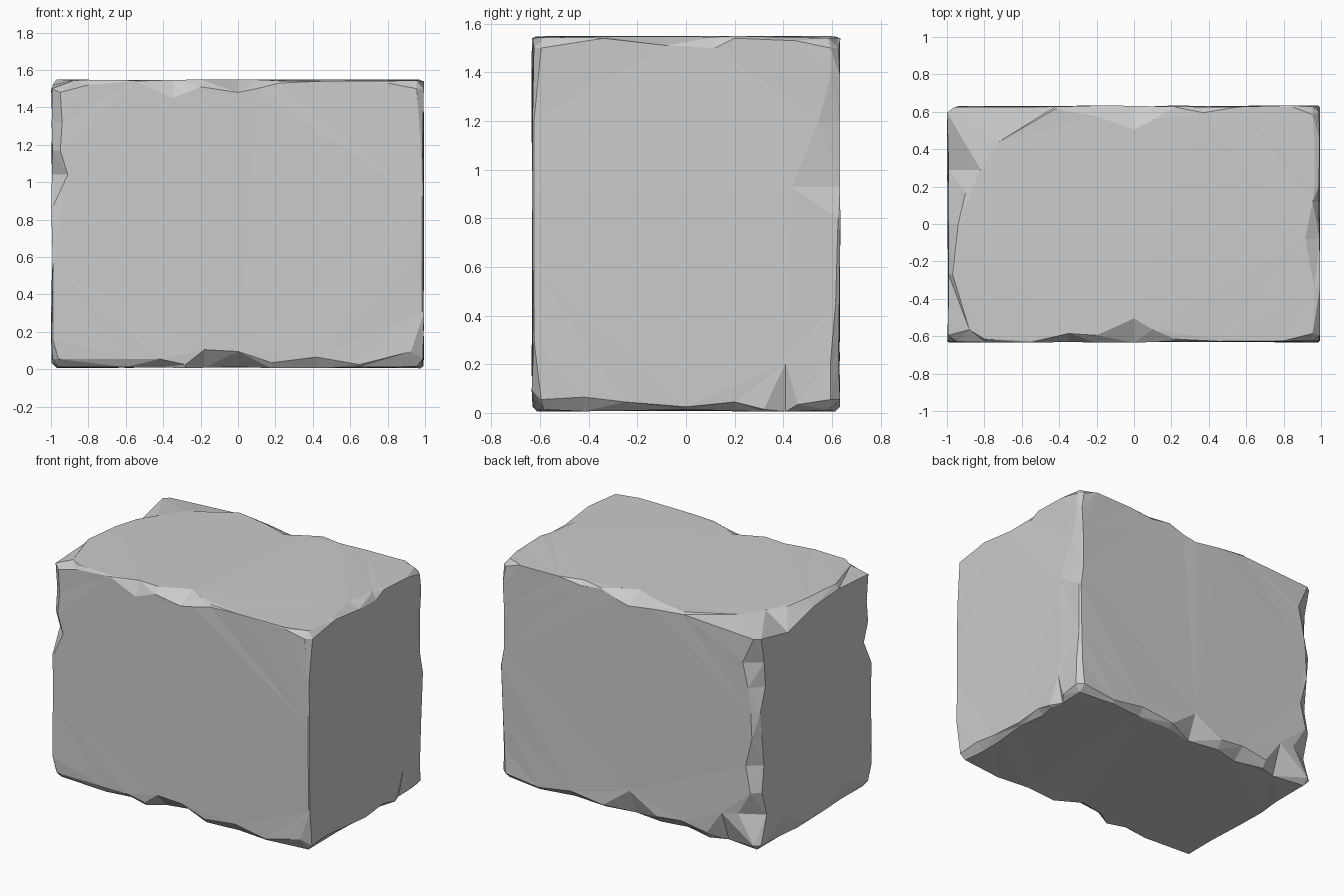
import bpy
import bmesh
import random
from itertools import product

random.seed(4)
if "Cube" in bpy.data.objects:
    bpy.data.objects.remove(bpy.data.objects["Cube"], do_unlink=True)

# Block limits per axis and the six sides as (axis, direction)
LIMIT = [(-1.0, 0.995), (-0.635, 0.635), (0.005, 1.55)]
SIDES = {"left": (0, 1), "right": (0, -1), "back": (1, 1),
         "front": (1, -1), "top": (2, 1), "bottom": (2, -1)}
NAME = {side: name for name, side in SIDES.items()}

bm = bmesh.new()
edge_points = {}
corner_points = {}


def inward(axis, sign, depth):
    """Coordinate at a depth below one side of the block."""
    return LIMIT[axis][sign > 0] - sign * depth


def rough():
    return random.uniform(0, 0.01)


def point_on(side, other, along, inset):
    """Vertex on a side, set in from the edge it shares with another side."""
    (a, sa), (b, sb) = SIDES[side], SIDES[other]
    co = [along] * 3
    co[a] = inward(a, sa, rough())
    co[b] = inward(b, sb, inset)
    return bm.verts.new(co)


def chip(first, second, stations):
    """Worn edge: (place along edge, inset on first, inset on second), in hundredths."""
    rows = [(t / 100, a / 100, b / 100) for t, a, b in stations]
    edge_points[first, second] = [point_on(first, second, t, a) for t, a, b in rows]
    edge_points[second, first] = [point_on(second, first, t, b) for t, a, b in rows]


# Worn edges along the width
chip("front", "top", [(-80, 3, 2), (-55, 1, 1), (-35, 10, 5), (-20, 4, 4), (0, 7, 13),
                      (10, 5, 7), (22, 2, 2), (45, 1, 2), (80, 2, 1)])
chip("back", "top", [(-42, 2, 2), (-20, 4, 6), (0, 7, 13), (10, 5, 8), (22, 1, 1),
                     (37, 3, 4), (55, 1, 1), (85, 1, 1)])
chip("front", "bottom", [(-60, 5, 3), (-42, 5, 6), (-28, 2, 2), (-18, 10, 9), (0, 9, 12),
                         (18, 3, 3), (42, 6, 5), (65, 2, 2)])
chip("back", "bottom", [(-72, 22, 8), (-60, 5, 4), (-40, 8, 9), (-22, 6, 5), (0, 18, 8),
                        (20, 3, 4), (45, 6, 5), (70, 2, 2)])

# Worn edges along the depth
chip("left", "top", [(-34, 1, 3), (-8, 4, 8), (12, 5, 4), (20, 1, 3), (45, 2, 3)])
chip("right", "top", [(-27, 3, 3), (0, 5, 6), (17, 9, 10), (29, 12, 18)])
chip("left", "bottom", [(-42, 6, 5), (-25, 4, 5), (0, 2, 3), (20, 4, 5),
                        (32, 1, 2), (41, 20, 4), (46, 3, 4)])
chip("right", "bottom", [(-35, 12, 4), (-10, 3, 5), (15, 5, 3), (32, 16, 5)])

# Worn upright edges
chip("front", "right", [(16, 1, 1), (55, 1, 1), (87, 1, 1), (104, 9, 9), (117, 5, 4), (132, 6, 6)])
chip("front", "left", [(30, 1, 1), (60, 1, 1), (90, 1, 1), (120, 2, 1)])
chip("back", "left", [(22, 3, 4), (45, 2, 2), (80, 1, 1), (93, 3, 20), (120, 3, 9), (138, 2, 4)])
chip("back", "right", [(25, 16, 10), (42, 6, 5), (60, 10, 8), (80, 5, 6), (98, 6, 4),
                       (115, 8, 9), (132, 12, 8)])

# Corners: a small inset everywhere, one large chip on the top
CORNER_INSET = {("top", (-1, 1, 1)): (0.27, 0.2), ("top", (-1, -1, 1)): (0.12, 0.07),
                ("front", (-1, -1, 1)): (0.05, 0.07), ("front", (1, -1, -1)): (0.07, 0.09)}
for corner in product((-1, 1), repeat=3):
    for axis in range(3):
        side = NAME[axis, corner[axis]]
        insets = iter(CORNER_INSET.get((side, corner), (0.04, 0.05)))
        co = [inward(k, corner[k], rough() if k == axis else next(insets)) for k in range(3)]
        corner_points[side, corner] = bm.verts.new(co)
    bm.faces.new([corner_points[NAME[k, corner[k]], corner] for k in range(3)])


def edge_line(side, other):
    """All vertices of a side along one edge, corners included."""
    ends = []
    for sign in (-1, 1):
        corner = [sign] * 3
        for axis, direction in (SIDES[side], SIDES[other]):
            corner[axis] = direction
        ends.append(corner_points[side, tuple(corner)])
    return [ends[0]] + edge_points[side, other] + [ends[1]]


# Broad sides, each walked around its worn outline
for name, (axis, sign) in SIDES.items():
    u, v = [k for k in range(3) if k != axis]
    walk = edge_line(name, NAME[v, -1])[:-1] + edge_line(name, NAME[u, 1])[:-1]
    walk += edge_line(name, NAME[v, 1])[:0:-1] + edge_line(name, NAME[u, -1])[:0:-1]
    bm.faces.new(walk)

# Chipped strips joining neighbouring sides
for first, second in list(edge_points):
    if first < second:
        a, b = edge_line(first, second), edge_line(second, first)
        for i in range(len(a) - 1):
            bm.faces.new((a[i], a[i + 1], b[i + 1], b[i]))

bmesh.ops.recalc_face_normals(bm, faces=bm.faces)
bmesh.ops.triangulate(bm, faces=bm.faces)
mesh = bpy.data.meshes.new("stone_block")
bm.to_mesh(mesh)
bm.free()
block = bpy.data.objects.new("stone_block", mesh)
bpy.context.collection.objects.link(block)

# Plain grey stone
stone = bpy.data.materials.new("grey_stone")
stone.use_nodes = True
colour = (0.6, 0.6, 0.6, 1)
stone.diffuse_color = colour
stone.node_tree.nodes["Principled BSDF"].inputs["Base Color"].default_value = colour
mesh.materials.append(stone)
